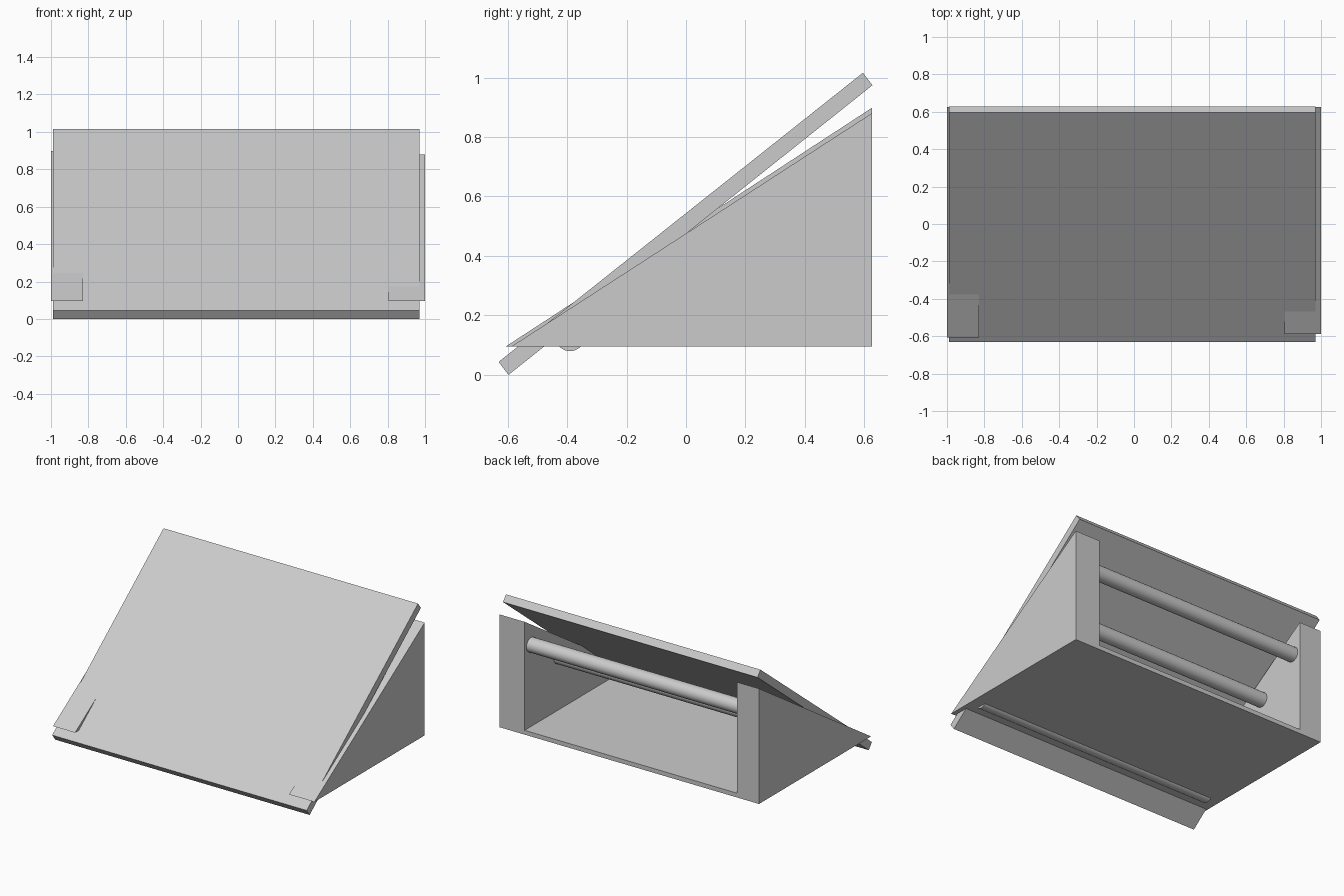
import bpy, bmesh
from math import pi

if "Cube" in bpy.data.objects:
    bpy.data.objects.remove(bpy.data.objects["Cube"])


def extrude_profile(name, profile, x0, x1):
    """Extrude a (y, z) outline along x."""
    bm = bmesh.new()
    face = bm.faces.new([bm.verts.new((x0, y, z)) for y, z in profile])
    ext = bmesh.ops.extrude_face_region(bm, geom=[face])
    verts = [g for g in ext["geom"] if isinstance(g, bmesh.types.BMVert)]
    bmesh.ops.translate(bm, verts=verts, vec=(x1 - x0, 0, 0))
    bmesh.ops.recalc_face_normals(bm, faces=bm.faces)
    mesh = bpy.data.meshes.new(name)
    bm.to_mesh(mesh)
    bm.free()
    obj = bpy.data.objects.new(name, mesh)
    bpy.context.collection.objects.link(obj)
    return obj


def roller(name, y, z, x0=-0.925, x1=0.92, r=0.05):
    bpy.ops.mesh.primitive_cylinder_add(
        vertices=32, radius=r, depth=x1 - x0,
        location=((x0 + x1) / 2, y, z), rotation=(0, pi / 2, 0))
    bpy.context.object.name = name
    bpy.ops.object.shade_smooth_by_angle()


# Sloping top board
extrude_profile("top_board",
                [(-0.63, 0.044), (-0.597, 0.0), (0.627, 0.974), (0.595, 1.016)],
                -0.99, 0.97)

# Wedge-shaped side supports, slightly uneven
extrude_profile("left_wedge",
                [(-0.607, 0.095), (0.625, 0.095), (0.625, 0.898)], -1.0, -0.83)
extrude_profile("right_wedge",
                [(-0.588, 0.095), (0.625, 0.095), (0.625, 0.88)], 0.805, 1.0)

# Floor between the wedges
extrude_profile("base_panel",
                [(-0.51, 0.095), (0.625, 0.095), (0.625, 0.125), (-0.51, 0.125)],
                -0.83, 0.805)

# Cross bars joining the wedges
for name, y, z in (("front_bar", -0.39, 0.13),
                   ("middle_bar", 0.255, 0.50),
                   ("back_bar", 0.555, 0.695)):
    roller(name, y, z)
